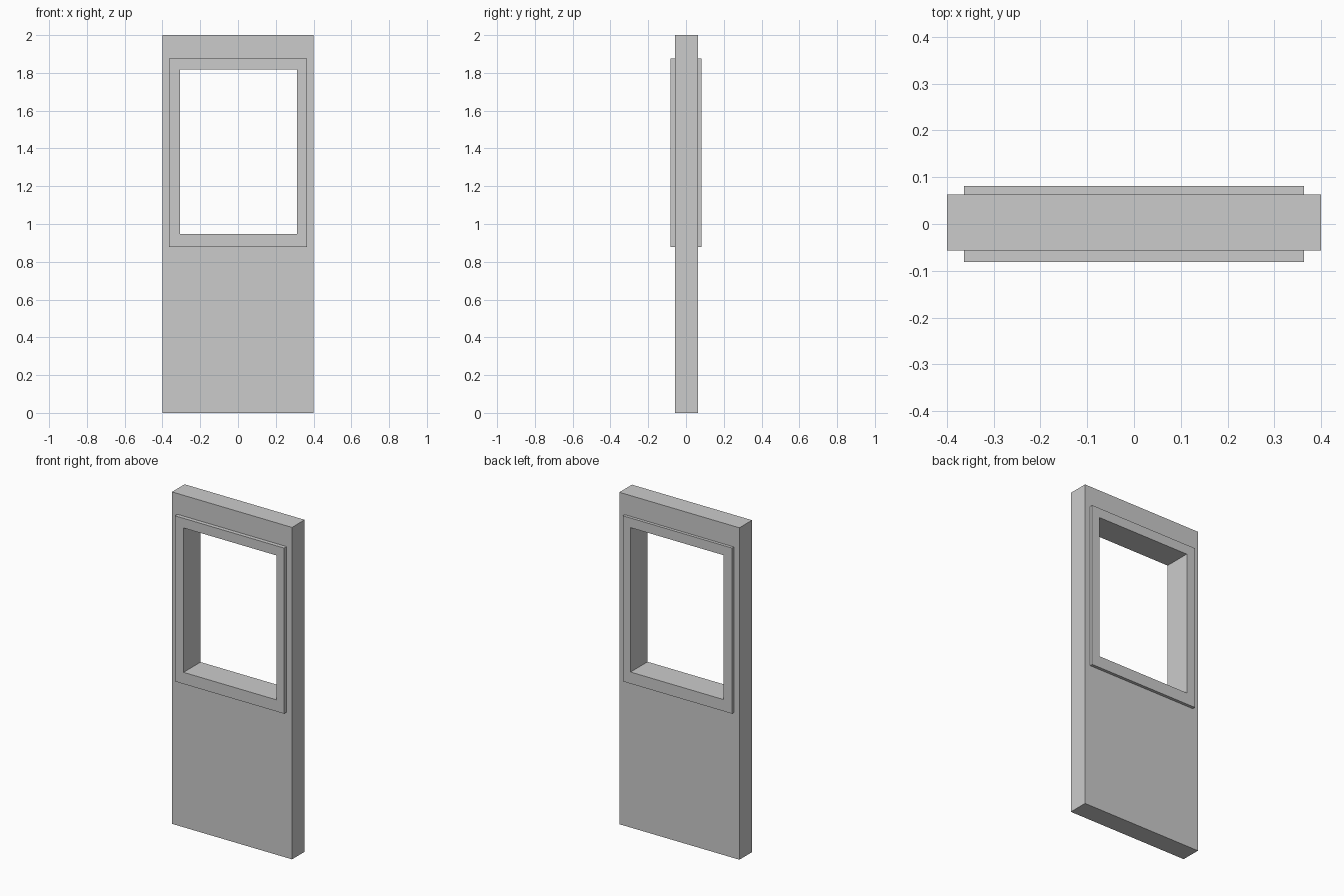
import bpy, bmesh

if "Cube" in bpy.data.objects:
    bpy.data.objects.remove(bpy.data.objects["Cube"])


def rect(x0, x1, z0, z1):
    return [(x0, z0), (x1, z0), (x1, z1), (x0, z1)]


def ring(name, outer, inner, y0, y1):
    """Rectangular slab from y0 to y1 with a rectangular hole through it."""
    bm = bmesh.new()
    of, nf, ob, nb = [[bm.verts.new((x, y, z)) for x, z in pts]
                      for y in (y0, y1) for pts in (outer, inner)]
    for a, b in ((of, nf), (nf, nb), (nb, ob), (ob, of)):
        for i in range(4):
            j = (i + 1) % 4
            bm.faces.new((a[i], a[j], b[j], b[i]))
    bmesh.ops.recalc_face_normals(bm, faces=bm.faces)
    mesh = bpy.data.meshes.new(name)
    bm.to_mesh(mesh)
    bm.free()
    obj = bpy.data.objects.new(name, mesh)
    bpy.context.collection.objects.link(obj)
    return obj


slab = rect(-0.4, 0.4, 0, 2)
frame = rect(-0.364, 0.364, 0.877, 1.875)
opening = rect(-0.306, 0.313, 0.947, 1.817)
# Panel hole edge hidden inside the frame
socket = rect(-0.335, 0.335, 0.91, 1.845)

# Door slab
ring("door_panel", slab, socket, -0.057, 0.063)
# Window frame running through the slab, proud on both faces
ring("window_frame", frame, opening, -0.081, 0.081)
